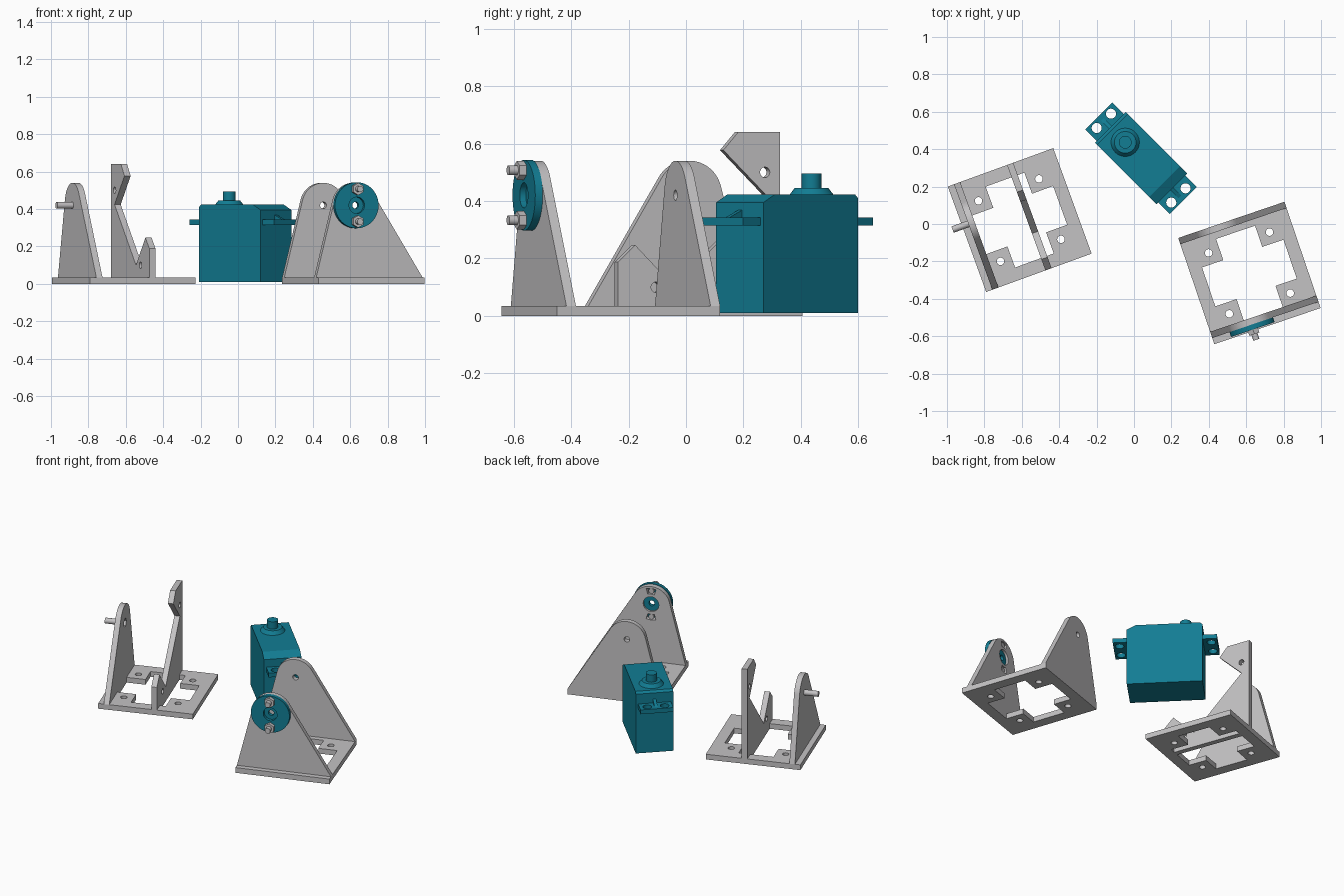
import bpy, bmesh, math
from mathutils import Matrix, Vector

if "Cube" in bpy.data.objects:
    bpy.data.objects.remove(bpy.data.objects["Cube"])


def material(name, rgb):
    m = bpy.data.materials.new(name)
    m.diffuse_color = (*rgb, 1)
    m.use_nodes = True
    m.node_tree.nodes["Principled BSDF"].inputs["Base Color"].default_value = m.diffuse_color
    return m


GREY = material("light grey", (0.55, 0.54, 0.55))
TEAL = material("teal", (0.006, 0.205, 0.295))


def finish(name, mesh, frame, mat):
    """Place a mesh in its frame, colour it and smooth only the round faces."""
    mesh.name = name
    mesh.transform(frame)
    mesh.materials.clear()
    mesh.materials.append(mat)
    ob = bpy.data.objects.new(name, mesh)
    bpy.context.collection.objects.link(ob)
    bpy.ops.object.select_all(action='DESELECT')
    ob.select_set(True)
    bpy.context.view_layer.objects.active = ob
    bpy.ops.object.shade_smooth_by_angle(angle=math.radians(25))
    return ob


def plate(name, loops, z0, z1, frame, mat):
    """Outline plus hole loops, extruded between z0 and z1 of the frame."""
    cu = bpy.data.curves.new(name, 'CURVE')
    cu.dimensions = '2D'
    cu.fill_mode = 'BOTH'
    cu.extrude = (z1 - z0) / 2
    for loop in loops:
        s = cu.splines.new('POLY')
        s.points.add(len(loop) - 1)
        for p, (x, y) in zip(s.points, loop):
            p.co = (x, y, 0, 1)
        s.use_cyclic_u = True
    tmp = bpy.data.objects.new(name + "_outline", cu)
    bpy.context.collection.objects.link(tmp)
    dg = bpy.context.evaluated_depsgraph_get()
    mesh = bpy.data.meshes.new_from_object(tmp.evaluated_get(dg))
    bpy.data.objects.remove(tmp)
    bm = bmesh.new()
    bm.from_mesh(mesh)
    bmesh.ops.remove_doubles(bm, verts=bm.verts, dist=1e-5)
    bmesh.ops.recalc_face_normals(bm, faces=bm.faces)
    bm.to_mesh(mesh)
    bm.free()
    return finish(name, mesh, frame @ Matrix.Translation((0, 0, (z0 + z1) / 2)), mat)


def rod(name, r1, r2, z0, z1, frame, mat, x=0, y=0, sides=32):
    mesh = bpy.data.meshes.new(name)
    bm = bmesh.new()
    bmesh.ops.create_cone(bm, cap_ends=True, segments=sides, radius1=r1, radius2=r2, depth=z1 - z0)
    bm.to_mesh(mesh)
    bm.free()
    return finish(name, mesh, frame @ Matrix.Translation((x, y, (z0 + z1) / 2)), mat)


def circle(x, y, r, n=28):
    return [(x + r * math.cos(2 * math.pi * i / n), y + r * math.sin(2 * math.pi * i / n)) for i in range(n)]


def rect(x0, x1, y0, y1):
    return [(x0, y0), (x1, y0), (x1, y1), (x0, y1)]


def place(x, y, deg):
    return Matrix.Translation((x, y, 0)) @ Matrix.Rotation(math.radians(deg), 4, 'Z')


UP = Matrix.Rotation(math.pi / 2, 4, 'X')                    # x stays, y becomes up, z becomes -y
SIDE = Matrix.Rotation(math.pi / 2, 4, 'Z') @ UP             # x becomes y, y becomes up, z becomes x
T = 0.035


def base(name, frame):
    """Square base with a cross opening and four screw holes."""
    a, b, h = 0.11, 0.23, 0.172
    cross = [(-a, -b), (a, -b), (a, -a), (b, -a), (b, a), (a, a),
             (a, b), (-a, b), (-a, a), (-b, a), (-b, -a), (-a, -a)]
    holes = [circle(sx * h, sy * h, 0.02) for sx in (-1, 1) for sy in (-1, 1)]
    plate(name, [rect(-0.3, 0.3, -0.3, 0.3), cross] + holes, 0, T, frame, GREY)


def wall_outline(cx, cz=0.42, r=0.12):
    """Tapered wall whose sides run tangent into a round top."""
    def tangent(px, sign):
        dx, dz = px - cx, T - cz
        phi = math.atan2(dz, dx) + (2 * math.pi if px < cx else 0)
        return phi + sign * math.acos(r / math.hypot(dx, dz))
    t0, t1 = tangent(0.3, 1), tangent(-0.3, -1)
    arc = [(cx + r * math.cos(t0 + (t1 - t0) * i / 24), cz + r * math.sin(t0 + (t1 - t0) * i / 24))
           for i in range(25)]
    return [(-0.3, T), (0.3, T)] + arc


def arc_slot(cx, cz, mid, r0=0.068, r1=0.106, half=0.3):
    angs = [mid - half + 2 * half * i / 8 for i in range(9)]
    return ([(cx + r1 * math.cos(t), cz + r1 * math.sin(t)) for t in angs] +
            [(cx + r0 * math.cos(t), cz + r0 * math.sin(t)) for t in reversed(angs)])


# Motor bracket: base, pivot wall and notched motor holder
F = place(-0.611, 0.021, 20)
S = F @ SIDE
base("motor_bracket_base", F)
outline = wall_outline(0.075)
plate("pivot_wall_outer", [outline], -0.265, -0.245, S, GREY)
plate("pivot_wall_inner", [outline, circle(0.075, 0.42, 0.03, 6)], -0.245, -0.23, S, GREY)
rod("pivot_pin", 0.018, 0.018, -0.355, -0.26, S, GREY, 0.075, 0.42, 24)
holder = [(-0.3, 0), (0.3, 0), (0.3, 0.64), (0.145, 0.64), (0.09, 0.577), (0.245, 0.424),
          (-0.09, 0.1), (-0.237, 0.247), (-0.3, 0.188)]
plate("motor_holder", [holder, circle(0.244, 0.5, 0.018), circle(-0.16, 0.1, 0.018)],
      0.037, 0.072, S, GREY)

# Frame bracket: base, back wall and front wall
F = place(0.617, -0.262, 18.8)
S = F @ UP
C = (-0.08, 0.42)
base("frame_bracket_base", F)
outline = wall_outline(C[0])
plate("back_wall", [outline, circle(*C, 0.018)], -0.3, -0.265, S, GREY)
slots = [arc_slot(*C, s * math.pi / 2) for s in (1, -1)]
plate("front_wall", [outline, circle(*C, 0.05)] + slots, 0.23, 0.265, S, GREY)

# Round horn with recessed hub and two bolts
plate("horn_disc", [circle(*C, 0.123, 48), circle(*C, 0.044)], 0.265, 0.292, S, TEAL)
plate("horn_hub", [circle(*C, 0.05), circle(*C, 0.018)], 0.245, 0.27, S, TEAL)
for i, dz in enumerate((0.087, -0.087)):
    rod(f"bolt_{i}", 0.017, 0.017, 0.235, 0.35, S, GREY, C[0], C[1] + dz, 24)
    rod(f"nut_{i}", 0.033, 0.033, 0.29, 0.318, S, GREY, C[0], C[1] + dz, 6)

# Motor: body, slotted flange, ribs, boss and shaft
F = place(0.038, 0.352, -45)
L, W = 0.2325, 0.1165
body = [(-L, 0.01), (L, 0.01), (L, 0.395), (L - 0.055, 0.423), (-L + 0.015, 0.423), (-L, 0.41)]
plate("motor_body", [body], -W, W, F @ UP, TEAL)
for side, s in (("left", -1), ("right", 1)):
    x0, x1 = sorted((s * (L - 0.005), s * 0.32))
    holes = [circle(s * 0.282, y, 0.027) for y in (-0.054, 0.054)]
    plate(side + "_flange", [rect(x0, x1, -0.102, 0.102)] + holes, 0.314, 0.343, F, TEAL)
    rib = [(s * L, 0.34), (s * 0.3, 0.34), (s * L, 0.368)]
    plate(side + "_rib", [rib], -0.01, 0.01, F @ UP, TEAL)
rod("shaft_boss", 0.078, 0.058, 0.42, 0.446, F, TEAL, -0.12, 0, 40)
rod("motor_shaft", 0.034, 0.034, 0.44, 0.495, F, TEAL, -0.12)
